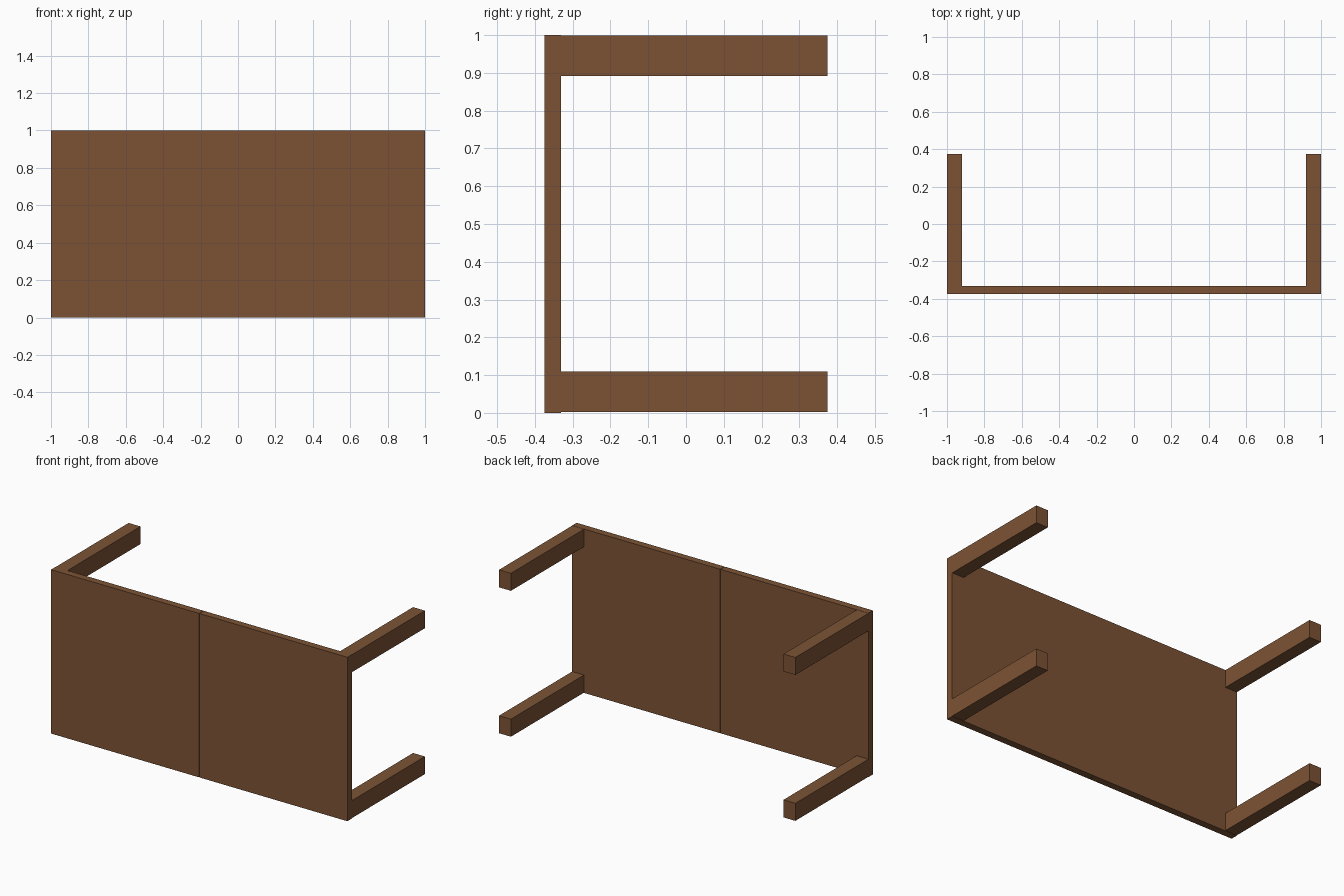
import bpy, bmesh

if "Cube" in bpy.data.objects:
    bpy.data.objects.remove(bpy.data.objects["Cube"])

wood = bpy.data.materials.new("brown wood")
wood.diffuse_color = (0.2, 0.086, 0.035, 1)
wood.use_nodes = True
wood.node_tree.nodes["Principled BSDF"].inputs["Base Color"].default_value = wood.diffuse_color


def box(name, lo, hi):
    """Axis-aligned box between two corners."""
    mesh = bpy.data.meshes.new(name)
    bm = bmesh.new()
    bmesh.ops.create_cube(bm, size=1)
    for v in bm.verts:
        for i in range(3):
            v.co[i] = lo[i] if v.co[i] < 0 else hi[i]
    bm.to_mesh(mesh)
    bm.free()
    mesh.materials.append(wood)
    obj = bpy.data.objects.new(name, mesh)
    bpy.context.collection.objects.link(obj)
    return obj


HALF_DEPTH = 0.374
TOP_BACK = -0.331        # plane where the table top meets the legs
LEG_W, LEG_H = 0.08, 0.108

for side, s in (("left", -1), ("right", 1)):
    # Half of the table top, standing on its long edge
    x0, x1 = sorted((s * 0.001, s))
    box(f"{side}_top_panel", (x0, -HALF_DEPTH, 0), (x1, TOP_BACK, 1))
    # Legs pointing backwards from the corners
    x0, x1 = sorted((s * (1 - LEG_W), s))
    for level, z in (("lower", 0.002), ("upper", 1 - LEG_H)):
        box(f"{side}_{level}_leg", (x0, TOP_BACK, z),
            (x1, HALF_DEPTH, z + LEG_H - 0.001))
